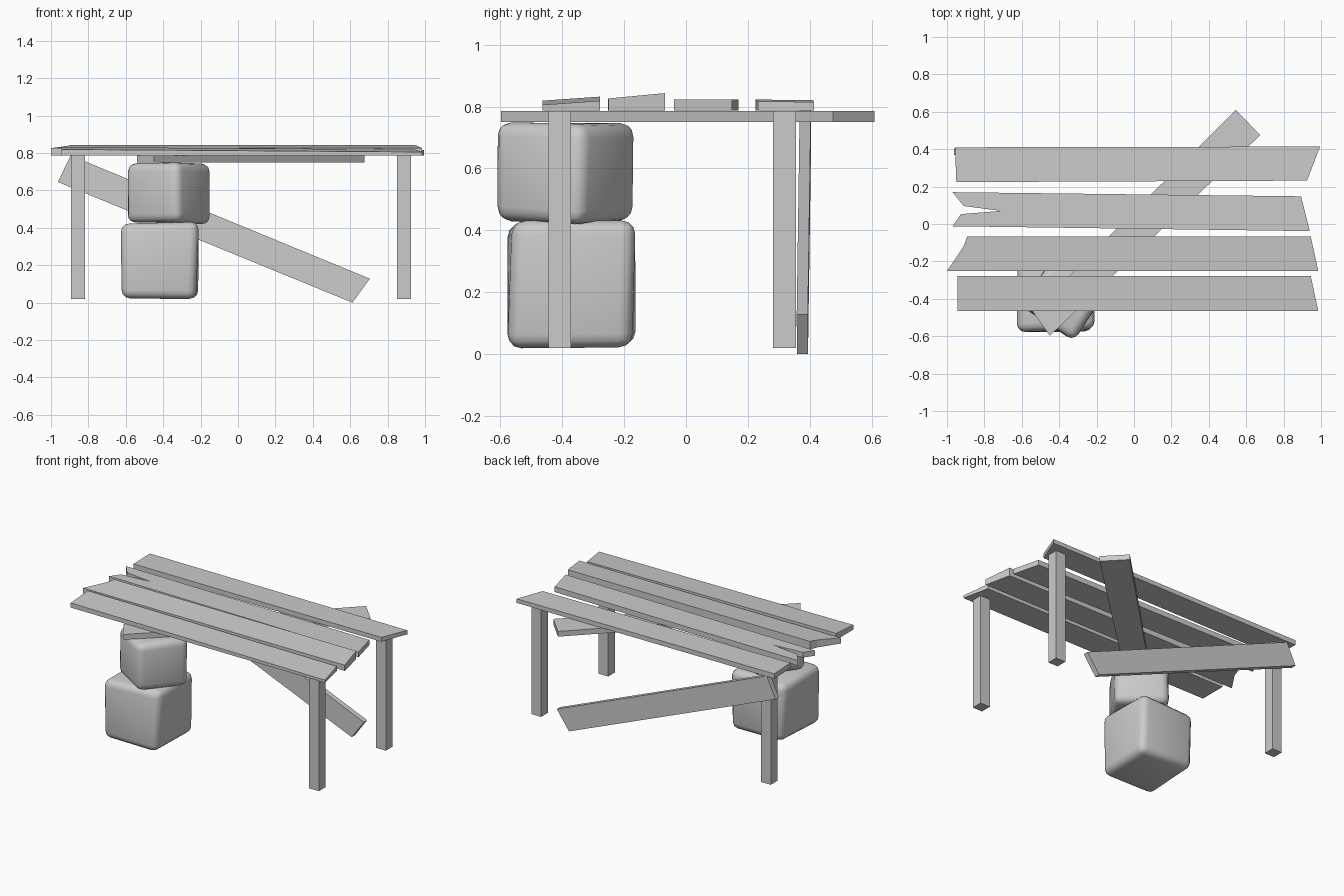
import bpy, bmesh, random
from math import radians
from mathutils import Matrix, Vector

random.seed(4)
if "Cube" in bpy.data.objects:
    bpy.data.objects.remove(bpy.data.objects["Cube"])

grey = bpy.data.materials.new("plain grey")
grey.use_nodes = True
grey.diffuse_color = (0.6, 0.6, 0.6, 1)
grey.node_tree.nodes["Principled BSDF"].inputs["Base Color"].default_value = (0.6, 0.6, 0.6, 1)


def finish(name, bm):
    bmesh.ops.recalc_face_normals(bm, faces=bm.faces)
    mesh = bpy.data.meshes.new(name)
    bm.to_mesh(mesh)
    bm.free()
    mesh.materials.append(grey)
    obj = bpy.data.objects.new(name, mesh)
    bpy.context.collection.objects.link(obj)
    return obj


def slab(name, lower, upper):
    """Solid between two matching outlines."""
    bm = bmesh.new()
    a = [bm.verts.new(p) for p in lower]
    b = [bm.verts.new(p) for p in upper]
    bm.faces.new(a)
    bm.faces.new(b)
    for i in range(len(a)):
        j = (i + 1) % len(a)
        bm.faces.new((a[i], a[j], b[j], b[i]))
    return finish(name, bm)


def plank(name, outline, bottom, top, rise_x=0, rise_y=0):
    """Flat board whose upper face may slope gently."""
    slab(name, [(x, y, bottom) for x, y in outline],
         [(x, y, top + rise_x * x + rise_y * y) for x, y in outline])


# Table top boards, with broken ends on one side
plank("front_board", [(-.945, -.278), (.945, -.278), (.985, -.464), (-.945, -.464)],
      .787, .845, -.007, .07)
plank("split_end_board", [(-.893, -.068), (-.91, -.118), (-1, -.252), (.985, -.25), (.945, -.068)],
      .787, .85, 0, .095)
plank("notched_board", [(-.97, .17), (-.91, .096), (-.71, .07), (-.925, .053),
                        (-.97, -.012), (.94, -.038), (.893, .148)], .787, .823)
plank("back_board", [(-.957, .41), (.995, .414), (.925, .232), (-.95, .224)],
      .787, .822, -.003, -.01)

# Diagonal board under the top
plank("diagonal_support", [(-.54, -.47), (-.45, -.598), (.675, .475), (.545, .61)], .75, .786)

# Leaning board behind the back legs
brace = [(-.963, .645), (-.895, .787), (.705, .128), (.612, 0)]
slab("fallen_brace", [(x, .362 - .006 * x, z) for x, z in brace],
     [(x, .398 - .006 * x, z) for x, z in brace])

# Three legs
for name, x, y in (("front_left_leg", .888, -.408), ("back_left_leg", .888, .318),
                   ("back_right_leg", -.855, .318)):
    bm = bmesh.new()
    bmesh.ops.create_cube(bm, size=1, matrix=Matrix.Translation((x, y, .403))
                          @ Matrix.Diagonal((.074, .074, .765, 1)))
    finish(name, bm)


def rock(name, centre, size, turn):
    """Rounded, slightly uneven block."""
    bm = bmesh.new()
    bmesh.ops.create_cube(bm, size=1)
    for v in bm.verts:
        v.co = Vector(c * s for c, s in zip(v.co, size))
        v.co += Vector(random.uniform(-.012, .012) for _ in range(3))
    bmesh.ops.bevel(bm, geom=bm.edges[:], offset=.045, segments=3, profile=.5, affect='EDGES')
    bm.transform(Matrix.Translation(centre) @ Matrix.Rotation(radians(turn), 4, 'Z'))
    obj = finish(name, bm)
    bpy.ops.object.select_all(action='DESELECT')
    obj.select_set(True)
    bpy.context.view_layer.objects.active = obj
    bpy.ops.object.shade_smooth_by_angle(angle=radians(50))


# Stacked stones in place of the missing leg
rock("lower_stone", (-.418, -.368, .225), (.4, .4, .4), 0)
rock("upper_stone", (-.372, -.385, .588), (.34, .34, .33), -35)
